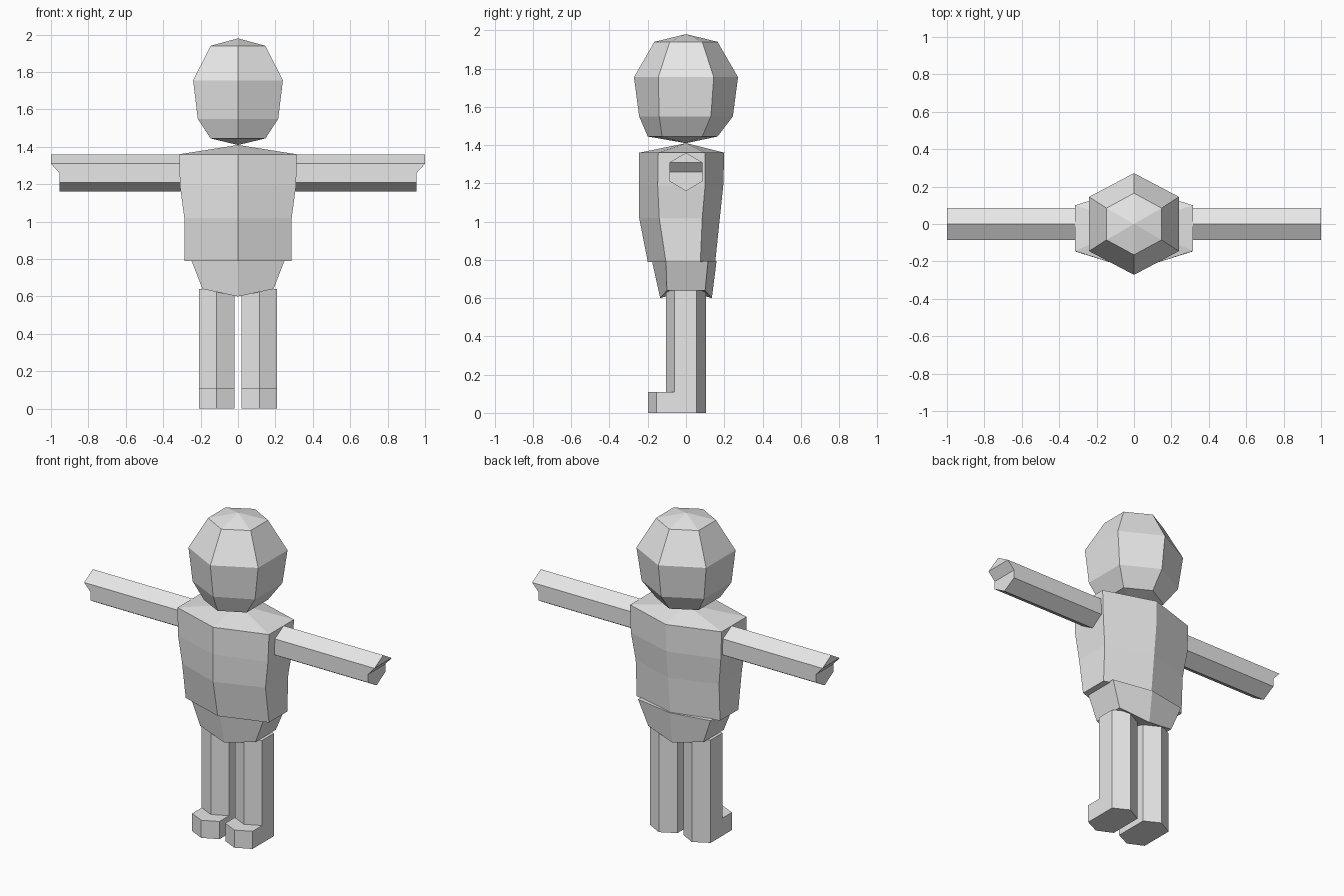
import bpy
import bmesh

if "Cube" in bpy.data.objects:
    bpy.data.objects.remove(bpy.data.objects["Cube"])

grey = bpy.data.materials.new("light_grey")
grey.diffuse_color = (0.8, 0.8, 0.8, 1)
grey.use_nodes = True
grey.node_tree.nodes["Principled BSDF"].inputs["Base Color"].default_value = grey.diffuse_color


def finish(bm, name):
    bmesh.ops.recalc_face_normals(bm, faces=bm.faces)
    mesh = bpy.data.meshes.new(name)
    bm.to_mesh(mesh)
    bm.free()
    mesh.materials.append(grey)
    obj = bpy.data.objects.new(name, mesh)
    bpy.context.collection.objects.link(obj)
    return obj


def bridge(bm, a, b):
    """Join two vertex rings; return the new faces."""
    n = len(a)
    return [bm.faces.new((a[i], a[(i + 1) % n], b[(i + 1) % n], b[i])) for i in range(n)]


def fan(bm, ring, co):
    tip = bm.verts.new(co)
    for i, v in enumerate(ring):
        bm.faces.new((v, ring[(i + 1) % len(ring)], tip))


def hex_ring(bm, z, x, front, side_f, side_b, back, tip_z=None, cx=0):
    """Six-sided ring with a corner at the front and at the back."""
    t = z if tip_z is None else tip_z
    pts = [(0, front, t), (x, side_f, z), (x, side_b, z),
           (0, back, t), (-x, side_b, z), (-x, side_f, z)]
    return [bm.verts.new((cx + p[0], p[1], p[2])) for p in pts]


def stack(name, rows, bottom, top):
    bm = bmesh.new()
    rings = [hex_ring(bm, *r) for r in rows]
    for a, b in zip(rings, rings[1:]):
        bridge(bm, a, b)
    fan(bm, rings[0], (0, 0, bottom))
    fan(bm, rings[-1], (0, 0, top))
    return finish(bm, name)


# Head: faceted ball with shallow points above and below
stack("head", [
    (1.445, 0.147, -0.20, -0.125, 0.085, 0.165),
    (1.55, 0.215, -0.245, -0.14, 0.13, 0.245),
    (1.755, 0.24, -0.272, -0.145, 0.145, 0.272),
    (1.94, 0.147, -0.165, -0.085, 0.085, 0.165)], 1.41, 1.98)

# Torso: tapers to the waist, sloping shoulders
stack("torso", [
    (0.79, 0.287, -0.20, -0.105, 0.075, 0.153),
    (1.02, 0.287, -0.245, -0.14, 0.085, 0.177),
    (1.19, 0.31, -0.245, -0.148, 0.10, 0.195),
    (1.36, 0.315, -0.245, -0.145, 0.10, 0.20)], 0.79, 1.41)

# Pelvis: bottom dips at the front and back
stack("pelvis", [
    (0.64, 0.19, -0.135, -0.10, 0.10, 0.135, 0.60),
    (0.795, 0.25, -0.178, -0.105, 0.115, 0.16)], 0.64, 0.795)


def leg(name, cx):
    bm = bmesh.new()
    rings = [hex_ring(bm, z, 0.094, -0.105, -0.06, 0.055, 0.105, cx=cx)
             for z in (0, 0.11, 0.64)]
    shoe = bridge(bm, rings[0], rings[1])
    bridge(bm, rings[1], rings[2])
    bm.faces.new(rings[0])
    bm.faces.new(rings[2])
    bmesh.ops.recalc_face_normals(bm, faces=bm.faces)
    # Foot pulled forward from the two lowest front faces
    fronts = [shoe[0], shoe[5]]
    out = bmesh.ops.extrude_face_region(bm, geom=fronts)["geom"]
    moved = [g for g in out if isinstance(g, bmesh.types.BMVert)]
    bmesh.ops.translate(bm, vec=(0, -0.094, 0), verts=moved)
    bmesh.ops.delete(bm, geom=[f for f in fronts if f.is_valid], context="FACES_ONLY")
    finish(bm, name)


def arm(name, s):
    # Six-sided tube; the lower half of the outer end is cut back
    outline = [(0, 1.36, 1), (0.085, 1.31, 1), (0.085, 1.26, 0.955), (0.085, 1.21, 0.955),
               (0, 1.16, 0.955), (-0.085, 1.21, 0.955), (-0.085, 1.26, 0.955), (-0.085, 1.31, 1)]
    bm = bmesh.new()
    inner = [bm.verts.new((s * 0.28, y, z)) for y, z, x in outline]
    outer = [bm.verts.new((s * x, y, z)) for y, z, x in outline]
    bridge(bm, inner, outer)
    bm.faces.new(inner)
    for ids in ((0, 1, 7), (1, 2, 6, 7), (2, 3, 4, 5, 6)):
        bm.faces.new([outer[i] for i in ids])
    finish(bm, name)


for side, s in (("left", -1), ("right", 1)):
    leg(side + "_leg", s * 0.114)
    arm(side + "_arm", s)
